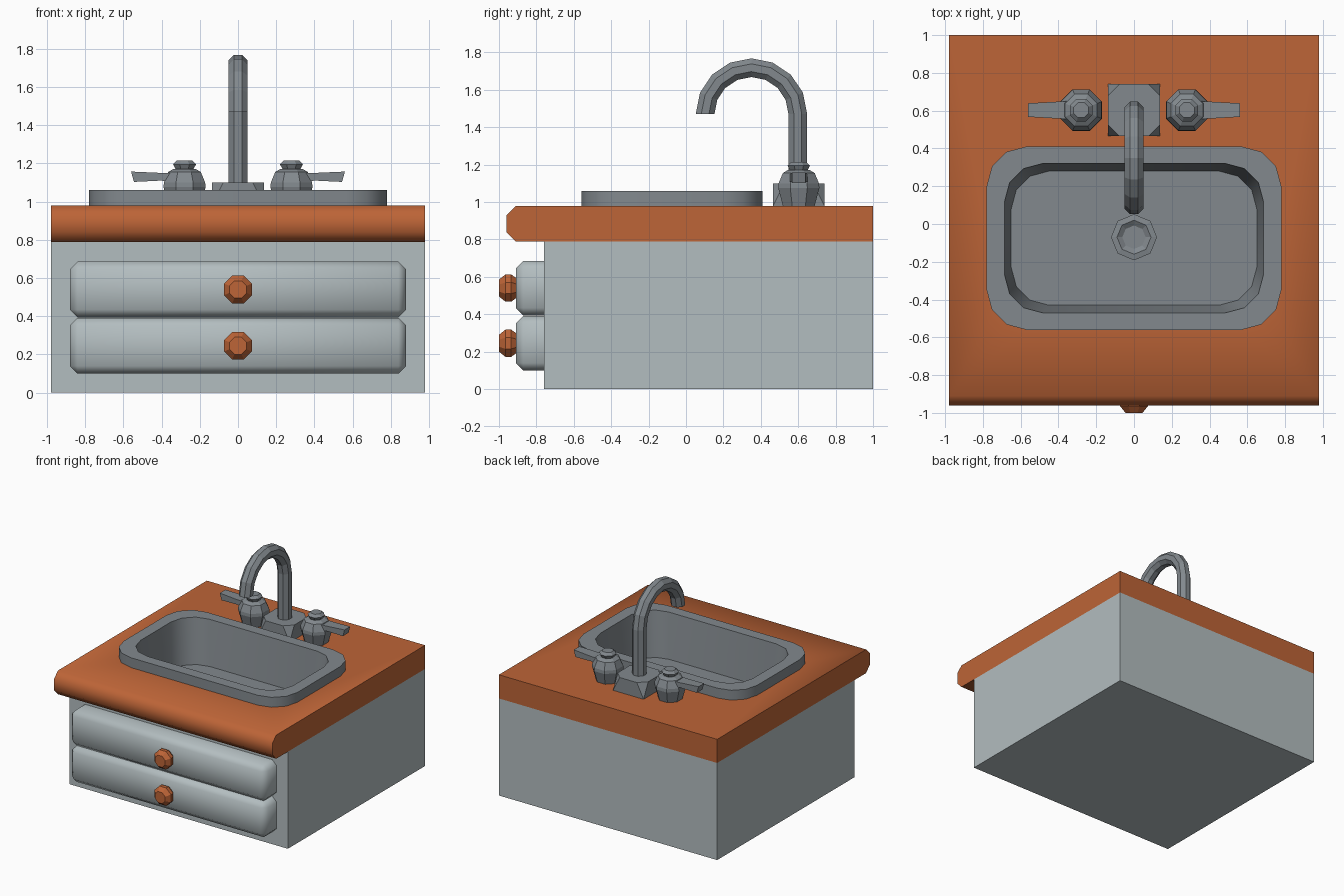
import bpy, bmesh, math
from mathutils import Vector

if "Cube" in bpy.data.objects:
    bpy.data.objects.remove(bpy.data.objects["Cube"])


def material(name, rgb):
    m = bpy.data.materials.new(name)
    m.diffuse_color = (*rgb, 1)
    m.use_nodes = True
    m.node_tree.nodes["Principled BSDF"].inputs["Base Color"].default_value = m.diffuse_color
    return m


WOOD = material("orange wood", (0.51, 0.128, 0.038))
PAINT = material("pale grey paint", (0.45, 0.51, 0.525))
METAL = material("grey metal", (0.225, 0.25, 0.27))


def finish(name, bm, mat, angle=None):
    bmesh.ops.recalc_face_normals(bm, faces=bm.faces)
    me = bpy.data.meshes.new(name)
    bm.to_mesh(me)
    bm.free()
    me.materials.append(mat)
    ob = bpy.data.objects.new(name, me)
    bpy.context.collection.objects.link(ob)
    if angle:
        me.shade_smooth()
        me.set_sharp_from_angle(angle=math.radians(angle))
    return ob


def loft(name, rings, mat, angle=None):
    """Closed solid through rings that share a point count."""
    bm = bmesh.new()
    vs = [[bm.verts.new(p) for p in ring] for ring in rings]
    n = len(vs[0])
    for a, b in zip(vs, vs[1:]):
        for i in range(n):
            j = (i + 1) % n
            bm.faces.new((a[i], a[j], b[j], b[i]))
    bm.faces.new(vs[0])
    bm.faces.new(vs[-1])
    return finish(name, bm, mat, angle)


def box(name, lo, hi, mat):
    return loft(name, [[(lo[0], lo[1], z), (hi[0], lo[1], z), (hi[0], hi[1], z), (lo[0], hi[1], z)]
                       for z in (lo[2], hi[2])], mat)


def lathe(name, centre, axis, profile, mat, turn=0.5):
    """Eight-sided turning; profile holds (apothem or radius, distance along axis)."""
    c, w = Vector(centre), Vector(axis)
    u = Vector((1, 0, 0))
    v = w.cross(u)
    k = 1 / math.cos(math.pi / 8) if turn else 1
    rings = []
    for r, h in profile:
        ring = []
        for i in range(8):
            a = (i + turn) * math.pi / 4
            ring.append(c + w * h + (u * math.cos(a) + v * math.sin(a)) * r * k)
        rings.append(ring)
    return loft(name, rings, mat)


def round_rect(hx, hy, r, z, cy=-0.075, seg=3):
    pts = []
    for q, (sx, sy) in enumerate(((1, 1), (-1, 1), (-1, -1), (1, -1))):
        for i in range(seg + 1):
            a = (q + i / seg) * math.pi / 2
            pts.append((sx * (hx - r) + r * math.cos(a), cy + sy * (hy - r) + r * math.sin(a), z))
    return pts


# Cabinet and countertop with a chamfered front edge
cabinet = box("cabinet", (-0.98, -0.76, 0), (0.98, 1, 0.788), PAINT)
edge = [(1, 0.788), (1, 0.98), (-0.91, 0.98), (-0.96, 0.93), (-0.96, 0.84), (-0.91, 0.788)]
counter = loft("countertop", [[(x, y, z) for y, z in edge] for x in (-0.98, 0.98)], WOOD, 50)

# Opening for the basin
cutter = loft("basin_cutter", [round_rect(0.74, 0.445, 0.2, z) for z in (0.66, 1.2)], METAL)
for ob in (cabinet, counter):
    mod = ob.modifiers.new("opening", 'BOOLEAN')
    mod.operation = 'DIFFERENCE'
    mod.solver = 'EXACT'
    mod.object = cutter
    bpy.context.view_layer.objects.active = ob
    bpy.ops.object.modifier_apply(modifier=mod.name)
bpy.data.objects.remove(cutter)

# Basin with raised rim
loft("basin", [round_rect(0.70, 0.41, 0.2, 0.68), round_rect(0.725, 0.43, 0.2, 0.98),
               round_rect(0.78, 0.485, 0.21, 0.98), round_rect(0.78, 0.485, 0.21, 1.06),
               round_rect(0.685, 0.395, 0.2, 1.06), round_rect(0.65, 0.355, 0.2, 0.70)], METAL, 35)
lathe("drain", (0, -0.07, 0.69), (0, 0, 1),
      [(0.122, 0), (0.122, 0.025), (0.09, 0.03), (0.062, 0.012)], METAL, turn=0)

# Drawers with bevelled fronts, and knobs
for label, z in (("lower", 0.245), ("upper", 0.54)):
    bm = bmesh.new()
    bmesh.ops.create_cube(bm, size=1)
    for v in bm.verts:
        v.co = (v.co.x * 1.76, -0.83 + v.co.y * 0.16, z + v.co.z * 0.292)
    front = [e for e in bm.edges if min(v.co.y for v in e.verts) < -0.85]
    bmesh.ops.bevel(bm, geom=front, offset=0.04, segments=1, affect='EDGES', profile=0.5)
    finish(label + "_drawer", bm, PAINT, 60)
    lathe(label + "_knob", (0, -0.89, z), (0, -1, 0),
          [(0.045, 0), (0.055, 0.02), (0.073, 0.045), (0.073, 0.075), (0.045, 0.11)], WOOD)

# Faucet base: square foot, corner-cut top
h, c = 0.137, 0.06
foot, top = [], []
for sx, sy in ((1, 1), (-1, 1), (-1, -1), (1, -1)):
    pair = [(sx * h, sy * (h - c)), (sx * (h - c), sy * h)]
    if sx * sy < 0:
        pair.reverse()
    foot.append((sx * h, 0.603 + sy * h, 0.98))
    top += [(x, 0.603 + y, 1.10) for x, y in pair]
bm = bmesh.new()
f = [bm.verts.new(p) for p in foot]
t = [bm.verts.new(p) for p in top]
bm.faces.new(f)
bm.faces.new(t)
for i in range(4):
    j = (i + 1) % 4
    bm.faces.new((f[i], t[2 * i], t[2 * i + 1]))
    bm.faces.new((f[i], t[2 * i + 1], t[2 * j], f[j]))
finish("faucet_base", bm, METAL)

# Gooseneck spout: eight-sided tube swept up and over
path = [(0.598, 1.09, 0)]
path += [(0.35 + 0.248 * math.cos(a), 1.47 + 0.248 * math.sin(a), a)
         for a in (i * math.pi / 8 for i in range(9))]
rings = []
for y, z, a in path:
    ring = []
    for i in range(8):
        b = (i + 0.5) * math.pi / 4
        r = 0.05 / math.cos(math.pi / 8)
        d = r * math.cos(b)
        ring.append((r * math.sin(b), y + d * math.cos(a), z + d * math.sin(a)))
    rings.append(ring)
loft("spout", rings, METAL)

# Tap handles: body, cap and lever on each side
for label, s in (("left", -1), ("right", 1)):
    pos = (s * 0.28, 0.603, 0)
    lathe(label + "_tap_body", pos, (0, 0, 1),
          [(0.085, 0.98), (0.11, 1.075), (0.108, 1.10), (0.085, 1.155), (0.06, 1.17)], METAL)
    lathe(label + "_tap_cap", pos, (0, 0, 1),
          [(0.042, 1.16), (0.06, 1.195), (0.04, 1.215)], METAL)
    lever = []
    for xt, xb, zt, zb, w in ((0.30, 0.30, 1.15, 1.09, 0.05), (0.40, 0.40, 1.15, 1.11, 0.045),
                              (0.56, 0.545, 1.157, 1.103, 0.036)):
        lever.append([(s * xb, 0.603 - w, zb), (s * xb, 0.603 + w, zb),
                      (s * xt, 0.603 + w, zt), (s * xt, 0.603 - w, zt)])
    loft(label + "_tap_lever", lever, METAL)
